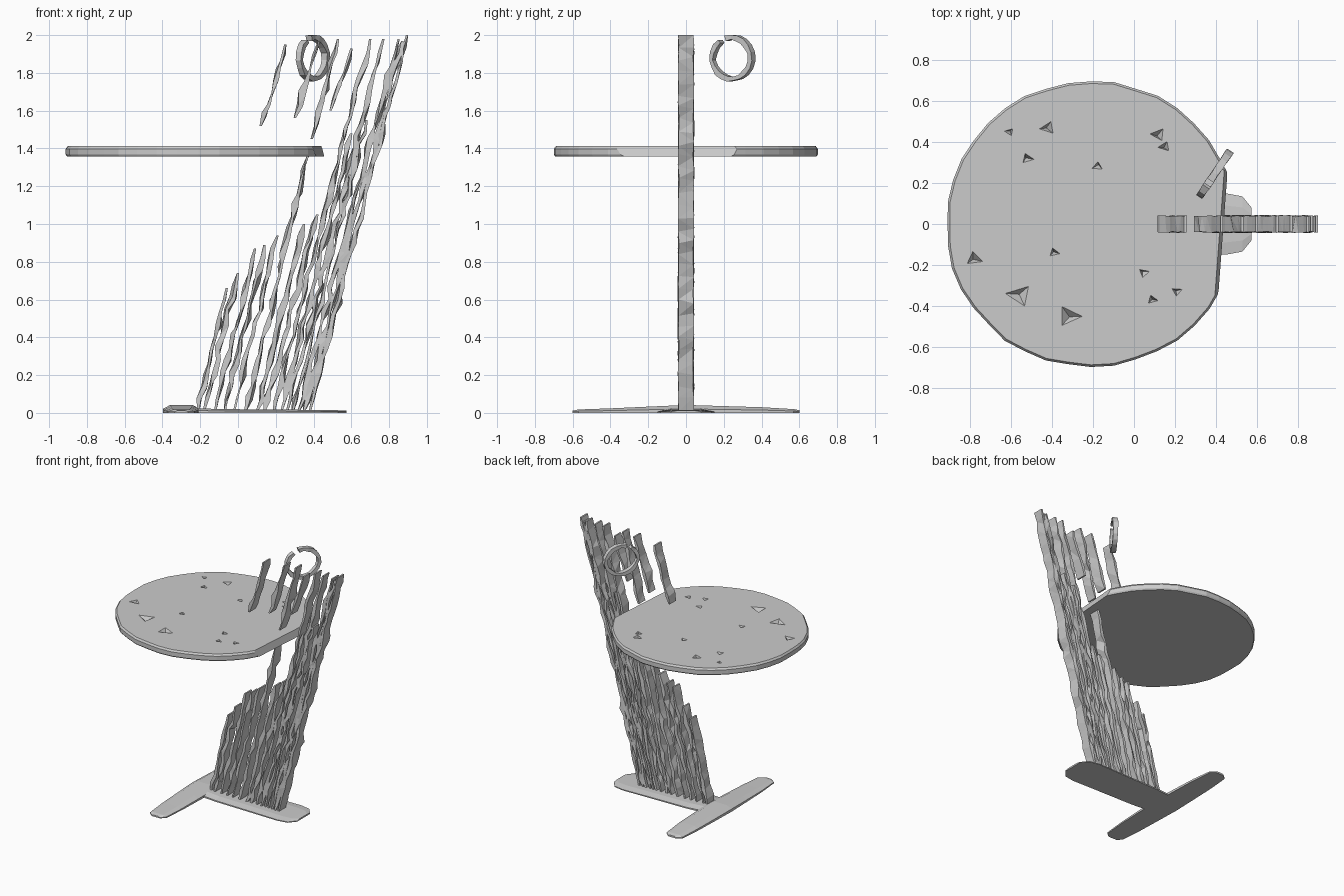
import bpy, bmesh, math, random
from mathutils import Vector

if "Cube" in bpy.data.objects:
    bpy.data.objects.remove(bpy.data.objects["Cube"])

random.seed(4)


def make_object(name, bm):
    bmesh.ops.recalc_face_normals(bm, faces=bm.faces)
    me = bpy.data.meshes.new(name)
    bm.to_mesh(me)
    bm.free()
    ob = bpy.data.objects.new(name, me)
    bpy.context.collection.objects.link(ob)
    return ob


def loft(bm, rings, cap=True):
    loops = [[bm.verts.new(p) for p in r] for r in rings]
    n = len(loops[0])
    for a, b in zip(loops, loops[1:]):
        for i in range(n):
            j = (i + 1) % n
            bm.faces.new((a[i], a[j], b[j], b[i]))
    if cap:
        bm.faces.new(loops[0])
        bm.faces.new(loops[-1])


def jit(a):
    return random.uniform(-a, a)


# Leaning, rough-hewn slats: (x0, z0, x1, z1)
slats = [
    (-.21, .01, -.06, .66), (-.18, .01, .00, .74), (-.12, .01, .09, .87),
    (-.07, .01, .14, .89), (-.02, .01, .21, .94), (.04, .01, .37, 1.36),
    (.10, .01, .35, 1.0), (.14, .01, .42, 1.05),
    (.19, .01, .70, 1.98), (.23, .01, .60, 1.48), (.26, .01, .77, 1.98),
    (.29, .01, .68, 1.55), (.32, .01, .85, 1.98), (.35, .01, .87, 1.97),
    (.38, .01, .895, 2.0),
    (.12, 1.52, .25, 1.95), (.30, 1.56, .43, 1.97), (.39, 1.45, .53, 1.98),
    (.49, 1.60, .60, 1.93),
]


def slat(bm, x0, z0, x1, z1):
    n = max(4, round((z1 - z0) / 0.065))
    rings = []
    for k in range(n + 1):
        t = k / n
        end = k in (0, n)
        z = z0 + (z1 - z0) * t
        x = x0 + (x1 - x0) * t + (0 if end else jit(.007))
        ring = []
        for sx, sy in ((-1, -1), (1, -1), (1, 1), (-1, 1)):
            w = .006 if end else random.choice((.004, .007, .011, .019))
            dz = 0 if end else jit(.015)
            ring.append((x + sx * w, sy * (.04 + jit(.004)), z + dz))
        rings.append(ring)
    loft(bm, rings)


bm = bmesh.new()
for s in slats:
    slat(bm, *s)
bmesh.ops.triangulate(bm, faces=bm.faces)
make_object("leaning_slats", bm)

# Round table top with a straight slanted cut beside the slats
bm = bmesh.new()
N = 40
shape = []
for i in range(N):
    a = math.tau * i / N
    r = .70 + jit(.006)
    shape.append((max(-.912, -.21 + r * 1.02 * math.cos(a)), r * math.sin(a)))
rings = []
for z, k in ((1.357, .99), (1.368, 1), (1.398, 1), (1.412, .985)):
    rings.append([(-.2 + (x + .2) * k, y * k, z) for x, y in shape])
loft(bm, rings)
cut = bmesh.ops.bisect_plane(
    bm, geom=bm.verts[:] + bm.edges[:] + bm.faces[:],
    plane_co=(.43, 0, 1.385), plane_no=Vector((1, -.075, .3)), clear_outer=True)
edges = [e for e in cut["geom_cut"] if isinstance(e, bmesh.types.BMEdge)]
bmesh.ops.edgeloop_fill(bm, edges=edges)
make_object("table_top", bm)

# Chipped pits in the top, cut by small tetrahedra
pits = [(-.42, .47, .05), (-.52, .32, .04), (-.18, .28, .035), (.12, .44, .05),
        (.15, .38, .04), (-.78, -.17, .055), (-.39, -.14, .035), (.05, -.24, .035),
        (.09, -.37, .035), (.21, -.33, .035), (-.56, -.35, .085),
        (-.32, -.45, .08), (-.61, .45, .03)]
bm = bmesh.new()
for x, y, r in pits:
    a0 = random.uniform(0, math.tau)
    tri = [(x + r * math.cos(a0 + i * 2.1), y + r * .8 * math.sin(a0 + i * 2.1), 1.42)
           for i in range(3)]
    tip = bm.verts.new((x + jit(.01), y + jit(.01), 1.375))
    vs = [bm.verts.new(p) for p in tri]
    bm.faces.new(vs)
    for i in range(3):
        bm.faces.new((vs[i], tip, vs[(i + 1) % 3]))
pit_ob = make_object("pit_cutter", bm)
pit_ob.hide_render = True
pit_ob.hide_set(True)
mod = bpy.data.objects["table_top"].modifiers.new("pits", 'BOOLEAN')
mod.operation = 'DIFFERENCE'
mod.solver = 'EXACT'
mod.object = pit_ob


# Flat T-shaped foot: sections run along one axis as (position, half width, height)
def foot(name, axis, centre, sections):
    bm = bmesh.new()
    rings = []
    for p, w, h in sections:
        prof = [(-w, 0), (w, 0), (w, h * .5), (w * .6, h), (-w * .6, h), (-w, h * .5)]
        rings.append([(p, q, z) if axis == 'x' else (centre + q, p, z) for q, z in prof])
    loft(bm, rings)
    return make_object(name, bm)


foot("cross_foot", 'y', -.30, [
    (-.60, .035, .012), (-.57, .07, .018), (-.4, .085, .024), (-.2, .092, .033),
    (0, .098, .042), (.2, .092, .036), (.4, .085, .03), (.57, .07, .02), (.60, .035, .014)])
foot("long_foot", 'x', 0, [
    (-.32, .12, .03), (-.1, .14, .02), (.2, .145, .018), (.45, .15, .015),
    (.53, .135, .014), (.575, .08, .012)])

# Open ring hanging above the table top
bm = bmesh.new()
d = Vector((.56, .83, 0)).normalized()
side = Vector((-d.y, d.x, 0))
up = Vector((0, 0, 1))
c = Vector((.395, .245, 1.878))
rings = []
for k in range(19):
    a = math.radians(-232 + 340 * k / 18)
    out = d * math.cos(a) + up * math.sin(a)
    p = c + out * (.128 if k % 2 else .126) * (1 - .13 * abs(math.sin(a)))
    w, t = .018 + jit(.004), .013 + jit(.004)
    rings.append([p + out * t + side * w, p + out * t - side * w,
                  p - out * t - side * w, p - out * t + side * w])
loft(bm, rings)
make_object("open_ring", bm)
